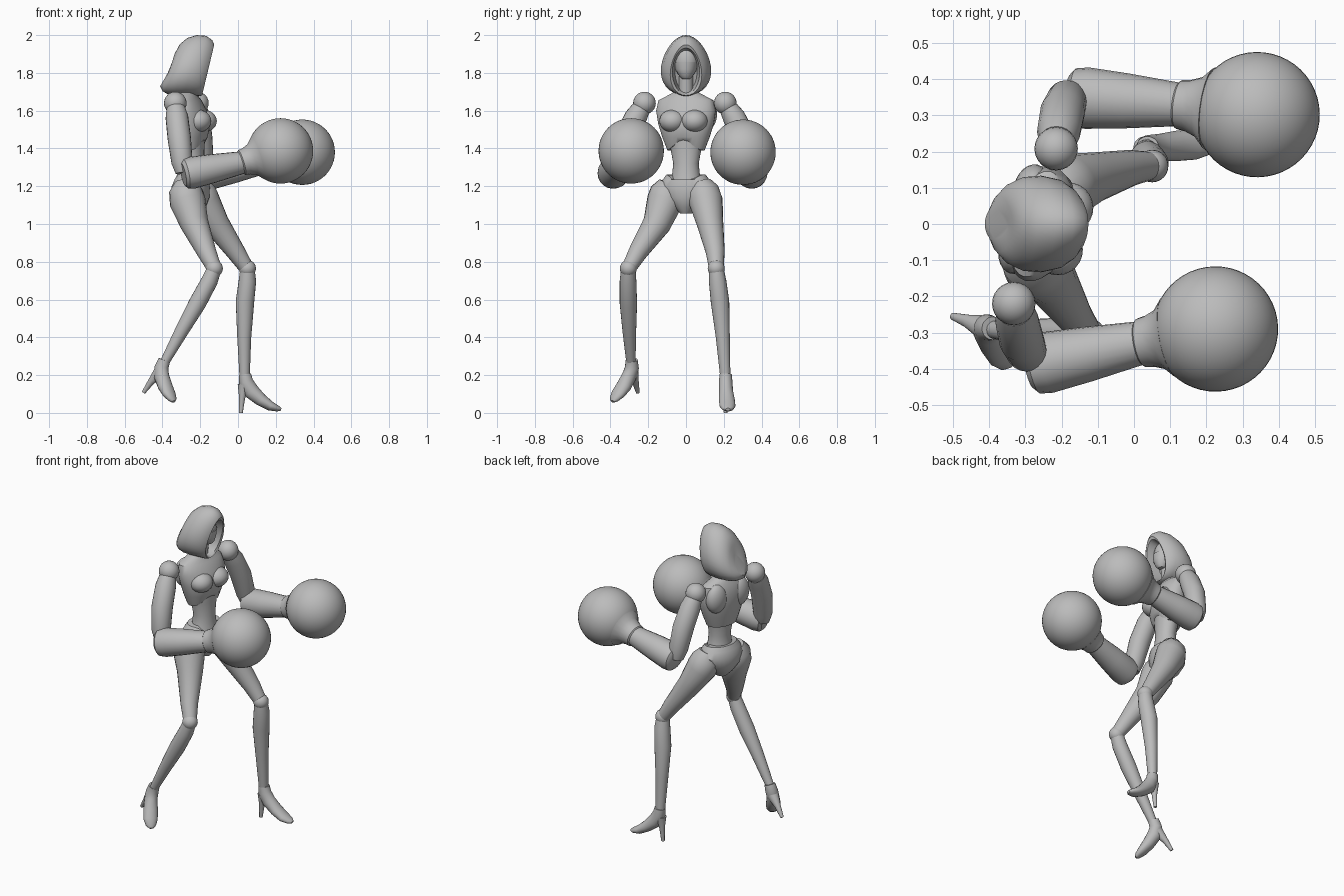
import bpy, bmesh
from math import sin, cos, pi, radians
from mathutils import Vector, Matrix

cube = bpy.data.objects.get("Cube")
if cube:
    bpy.data.objects.remove(cube)

grey = bpy.data.materials.new("plain_grey")
grey.use_nodes = True
grey.diffuse_color = (0.5, 0.5, 0.5, 1)
grey.node_tree.nodes["Principled BSDF"].inputs["Base Color"].default_value = (0.5, 0.5, 0.5, 1)

parts = []
UP = Vector((0, 0, 1))
YAW = Matrix.Rotation(radians(-14), 3, "Z")
FWD = YAW @ Vector((1, 0, 0))      # direction the chest and hips face
SIDE = YAW @ Vector((0, 1, 0))


def finish(name, bm):
    bmesh.ops.recalc_face_normals(bm, faces=bm.faces)
    mesh = bpy.data.meshes.new(name)
    bm.to_mesh(mesh)
    bm.free()
    mesh.materials.append(grey)
    obj = bpy.data.objects.new(name, mesh)
    bpy.context.collection.objects.link(obj)
    parts.append(obj)


def skin(name, rings):
    """Bridge equal rings of points and cap both ends."""
    bm = bmesh.new()
    loops = [[bm.verts.new(p) for p in ring] for ring in rings]
    n = len(loops[0])
    for a, b in zip(loops, loops[1:]):
        for i in range(n):
            j = (i + 1) % n
            bm.faces.new((a[i], a[j], b[j], b[i]))
    bm.faces.new(loops[0])
    bm.faces.new(loops[-1])
    finish(name, bm)


def tube(name, sections, ref=(0, 1, 0), axis=None, n=20, notch=None):
    """Loft ellipses (x, y, z, radius along ref, other radius) along a path."""
    centres = [Vector(s[:3]) for s in sections]
    rings = []
    for i, s in enumerate(sections):
        t = axis or (centres[min(i + 1, len(centres) - 1)] - centres[max(i - 1, 0)])
        t = t.normalized()
        u = Vector(ref)
        u = (u - t * u.dot(t)).normalized()
        v = t.cross(u)
        ra, rb = s[3], s[-1]
        ring = []
        for k in range(n):
            a = 2 * pi * k / n
            p = centres[i] + u * ra * cos(a) + v * rb * sin(a)
            if notch and i == notch[0]:
                p.z += notch[1] * max(0, cos(a)) ** 4
            ring.append(p)
        rings.append(ring)
    skin(name, rings)


def ball(name, centre, size, n=24):
    bm = bmesh.new()
    size = size if isinstance(size, tuple) else (size,) * 3
    mat = Matrix.Translation(centre) @ YAW.to_4x4() @ Matrix.Diagonal((*size, 1))
    bmesh.ops.create_uvsphere(bm, u_segments=n, v_segments=n // 2, radius=1, matrix=mat)
    finish(name, bm)


def body(name, rows, notch=None):
    """Stack of level ellipses: height, centre x, half depth, half width."""
    tube(name, [(x, 0, z, d, w) for z, x, d, w in rows], FWD, UP, 28, notch)


# Torso, waist and hips
body("chest", [(1.39, -.25, .07, .10), (1.46, -.25, .087, .128), (1.53, -.25, .098, .15),
               (1.60, -.26, .09, .162), (1.655, -.268, .068, .15), (1.685, -.27, .05, .09),
               (1.71, -.268, .04, .045)], (0, .05))
for s, tag in ((1, "left"), (-1, "right")):
    ball(tag + "_bust", Vector((-.25, 0, 1.545)) + FWD * .055 + SIDE * .06 * s, (.07, .07, .06))
    ball(tag + "_shoulder_blade", Vector((-.25, 0, 1.58)) - FWD * .055 + SIDE * .085 * s,
         (.05, .07, .09))
body("waist", [(1.18, -.24, .08, .10), (1.25, -.238, .066, .075), (1.32, -.238, .058, .068),
               (1.40, -.243, .064, .083), (1.48, -.245, .07, .10)])
body("pelvis", [(1.055, -.24, .045, .03), (1.09, -.245, .075, .065), (1.14, -.25, .098, .12),
                (1.20, -.25, .098, .145), (1.235, -.246, .088, .125), (1.262, -.243, .076, .105)],
     (5, -.05))
tube("neck", [(-.268, 0, 1.64, .045), (-.255, 0, 1.72, .037), (-.245, 0, 1.82, .037)])

# Hood, lofted from the recess out over the rim to the back
hood_rows = [  # x, half width, centre z, half height
    (-.235, .058, 1.81, .105), (-.165, .072, 1.81, .122), (-.158, .082, 1.815, .134),
    (-.168, .098, 1.825, .148), (-.20, .12, 1.838, .158), (-.25, .131, 1.84, .16),
    (-.30, .127, 1.833, .152), (-.34, .108, 1.82, .132), (-.367, .078, 1.802, .10),
    (-.38, .04, 1.785, .055)]
hood_rings = []
for i, (x, w, zc, h) in enumerate(hood_rows):
    skew = .05 if i < 2 else .2
    ring = []
    for k in range(32):
        a = 2 * pi * k / 32
        ring.append(Vector((x + .032 * cos(a), w * sin(a) * (1 - skew * cos(a)), zc + h * cos(a))))
    hood_rings.append(ring)
skin("hood", hood_rings)

# Face with a fitted mask over the lower half
ball("face", (-.228, 0, 1.86), (.06, .064, .09))
tube("face_mask", [(-.205, 0, 1.768, .016, .02), (-.212, 0, 1.785, .04, .036),
                   (-.224, 0, 1.82, .061, .056), (-.228, 0, 1.858, .067, .065)], FWD, UP)

# Arms: ball shoulder, upper arm, forearm, cuff and round glove
arms = {
    "right": ((-.332, -.22, 1.64), (-.29, -.36, 1.27), (-.275, -.39, 1.265),
              (.02, -.328, 1.325), (.225, -.29, 1.387)),
    "left": ((-.215, .208, 1.64), (-.18, .35, 1.27), (-.165, .35, 1.265),
             (.125, .33, 1.322), (.34, .302, 1.38)),
}
for tag, joints in arms.items():
    shoulder, arm_end, elbow, wrist, hand = map(Vector, joints)
    ball(tag + "_shoulder", shoulder, .06)
    rows = []
    out = Vector((0, shoulder.y, 0)).normalized()
    for f, r in ((.08, .05), (.2, .06), (.5, .062), (.85, .056), (1, .04)):
        rows.append((*(shoulder.lerp(arm_end, f) + out * .03 * sin(pi * f)), r))
    tube(tag + "_upper_arm", rows)
    rows = [(*elbow.lerp(wrist, f), r) for f, r in
            ((-.05, .062), (.0, .08), (.12, .085), (.5, .076), (1, .06))]
    tube(tag + "_forearm", rows)
    rows = [(*wrist.lerp(hand, f), r) for f, r in
            ((-.03, .06), (0, .068), (.12, .072), (.27, .085), (.4, .115))]
    tube(tag + "_cuff", rows)
    ball(tag + "_glove", hand, .173, 48)

# Legs: thigh, knee, shin
legs = {
    "right": ([(-.275, -.085, 1.215, .06), (-.277, -.10, 1.175, .088), (-.267, -.112, 1.12, .096),
               (-.23, -.155, 1.0, .075), (-.165, -.255, .85, .051), (-.13, -.298, .775, .04)],
              [(-.125, -.305, .765, .038), (-.15, -.307, .70, .044), (-.215, -.305, .58, .046),
               (-.30, -.30, .43, .036), (-.385, -.292, .275, .025)]),
    "left": ([(-.215, .075, 1.215, .06), (-.205, .09, 1.175, .085), (-.185, .105, 1.12, .09),
              (-.115, .128, 1.0, .07), (-.01, .155, .85, .05), (.04, .16, .775, .04)],
             [(.05, .16, .765, .038), (.05, .167, .70, .046), (.037, .18, .59, .049),
              (.033, .195, .40, .037), (.035, .208, .19, .027)]),
}
for tag, (thigh, shin) in legs.items():
    tube(tag + "_thigh", thigh)
    tube(tag + "_shin", shin)
    ball(tag + "_knee", shin[0][:3], .045)

# High heeled shoes
tube("left_shoe", [(.037, .21, .205, .032), (.042, .21, .165, .036, .038),
                   (.07, .212, .115, .037, .042), (.12, .216, .07, .042, .034),
                   (.17, .22, .037, .042, .026), (.21, .222, .023, .03, .016),
                   (.228, .222, .018, .012, .008)])
tube("left_heel", [(.03, .21, .15, .032), (.022, .21, .08, .016), (.015, .21, .0, .01)])
across = (.62, .78, 0)
tube("right_shoe", [(-.39, -.288, .28, .032), (-.405, -.286, .24, .037),
                    (-.405, -.30, .195, .037, .042), (-.385, -.33, .14, .043, .036),
                    (-.365, -.36, .10, .042, .028), (-.348, -.38, .073, .03, .018),
                    (-.34, -.388, .06, .012, .009)], across)
tube("right_heel", [(-.415, -.285, .215, .034), (-.46, -.268, .165, .018),
                    (-.5, -.255, .108, .01)], across)

# Smooth shading with crisp edges
bpy.ops.object.select_all(action="DESELECT")
for obj in parts:
    obj.select_set(True)
bpy.context.view_layer.objects.active = parts[0]
bpy.ops.object.shade_smooth_by_angle(angle=radians(40))
